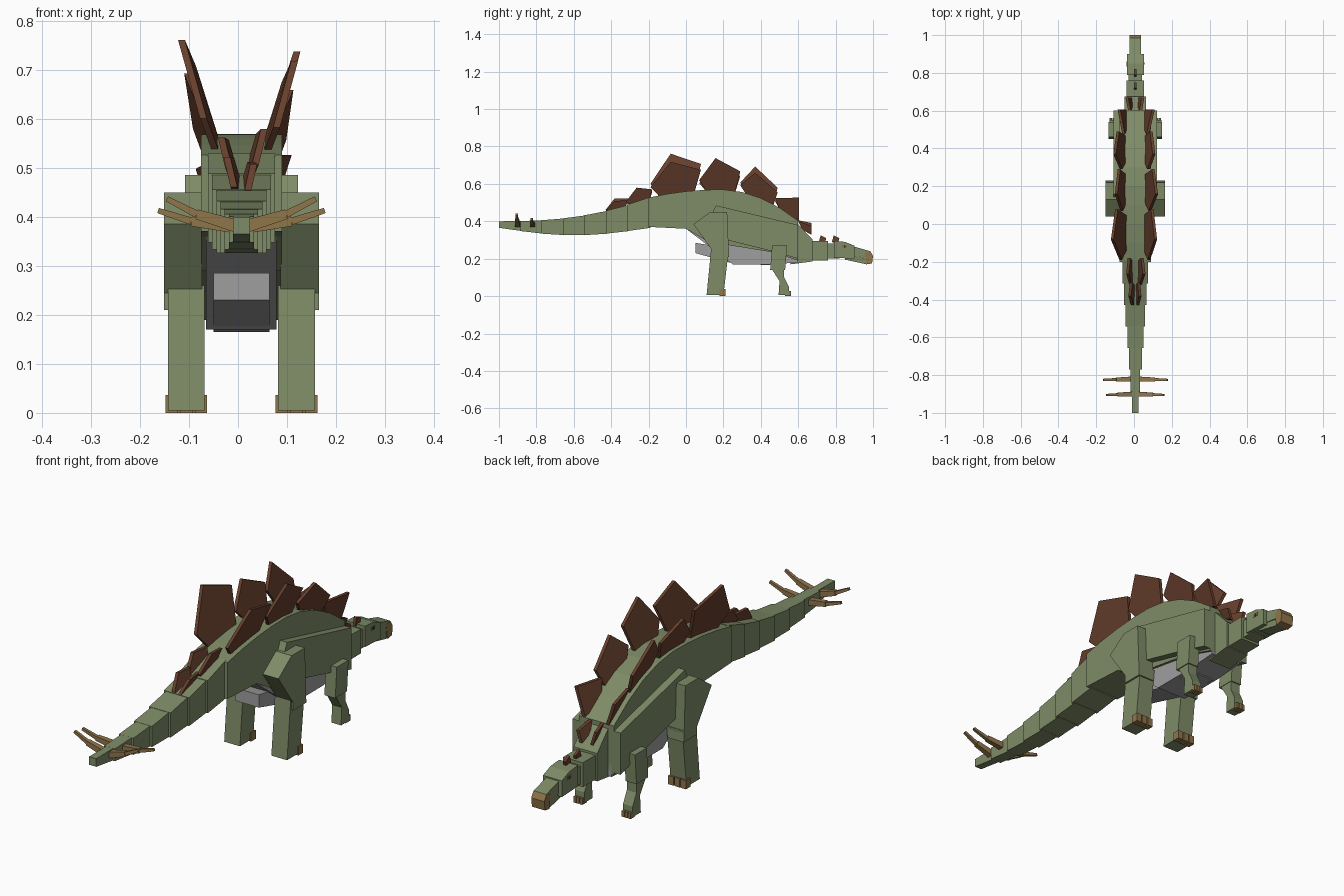
import bpy, bmesh
from math import sin, pi
from mathutils import Vector

if "Cube" in bpy.data.objects:
    bpy.data.objects.remove(bpy.data.objects["Cube"], do_unlink=True)

SPINE = .007
SIDES = {"left": +1, "right": -1}


def material(name, red, green, blue):
    mat = bpy.data.materials.new(name)
    mat.use_nodes = True
    color = (red, green, blue, 1)
    mat.diffuse_color = color
    mat.node_tree.nodes["Principled BSDF"].inputs["Base Color"].default_value = color
    return mat


GREEN = material("olive_skin", .21, .26, .135)
GRAY = material("gray_belly", .35, .345, .35)
BROWN = material("brown_plate", .135, .05, .026)
TAN = material("tan_horn", .28, .18, .07)
DARK = material("dark_pupil", .02, .015, .01)


def loft(name, start_ring, end_ring, mat):
    """Closed solid between two matching outlines."""
    bm = bmesh.new()
    start = [bm.verts.new(point) for point in start_ring]
    end = [bm.verts.new(point) for point in end_ring]
    bm.faces.new(start)
    bm.faces.new(reversed(end))
    for i in range(len(start)):
        bm.faces.new((start[i], start[i - 1], end[i - 1], end[i]))
    bmesh.ops.recalc_face_normals(bm, faces=bm.faces)
    mesh = bpy.data.meshes.new(name)
    bm.to_mesh(mesh)
    bm.free()
    mesh.materials.append(mat)
    bpy.context.collection.objects.link(bpy.data.objects.new(name, mesh))


def prism(name, outline, inner, outer, mat):
    """Side outline (y, z) extruded across x, measured from the spine."""
    loft(name, [(SPINE + inner, y, z) for y, z in outline],
         [(SPINE + outer, y, z) for y, z in outline], mat)


def centred(name, outline, half_width, mat):
    prism(name, outline, -half_width, half_width, mat)


def mirrored(name, outline, inner, outer, mat):
    for side, sign in SIDES.items():
        prism(f"{name}_{side}", outline, sign * inner, sign * outer, mat)


def rectangle(back, front, bottom, top):
    return [(back, bottom), (front, bottom), (front, top), (back, top)]


def rod(name, start, end, start_width, end_width, mat):
    """Square tapering rod between two points."""
    across = (end - start).cross(Vector((0, 1, 0))).normalized()
    along = Vector((0, 1, 0))

    def ring(centre, width):
        a, b = across * width / 2, along * width / 2
        return [centre + a + b, centre + a - b, centre - a - b, centre - a + b]

    loft(name, ring(start, start_width), ring(end, end_width), mat)


def back_height(y):
    """Arched back line, steeper toward the neck."""
    distance = y - .18
    steepness = .95 if distance > 0 else .3
    return .57 - steepness * distance ** 2


# Torso and rib cage
arch = [(i / 10, back_height(i / 10)) for i in range(-2, 7)]
underside = [(.6, .19), (.46, .235), (.12, .29), (0, .36), (-.2, .37)]
centred("torso", arch + underside, .083, GREEN)
centred("rib_cage", [(.16, .485), (.6, .38), (.6, .2), (.46, .24), (.2, .305), (.12, .4)],
        .115, GREEN)

# Belly
centred("belly", [(0, .36), (.25, .17), (.46, .17), (.6, .18), (.6, .25), (.2, .35)],
        .072, GRAY)
centred("belly_pad", [(.05, .285), (.05, .23), (.25, .175), (.45, .165), (.45, .22)],
        .057, GRAY)

# Tail: overlapping blocks that swell toward the hips
TAIL_BLOCKS = 7


def tail_section(i):
    t = i / TAIL_BLOCKS
    return -1 + .8 * t, .4 + .13 * t ** 2.5, .365 - .04 * sin(pi * t), .017 + .06 * t


for i in range(TAIL_BLOCKS):
    y, top, bottom, half_width = tail_section(i)
    next_y, next_top, next_bottom, _ = tail_section(i + 1)
    next_y += .01
    centred(f"tail_block_{i + 1}",
            [(y, bottom), (next_y, next_bottom), (next_y, next_top), (y, top)],
            half_width, GREEN)

# Neck and head
centred("neck_base", [(.56, .425), (.675, .305), (.675, .185), (.56, .17)], .056, GREEN)
centred("neck_middle", rectangle(.66, .76, .19, .295), .047, GREEN)
centred("neck_front", rectangle(.74, .82, .2, .28), .036, GREEN)
centred("skull", [(.79, .295), (.85, .29), (.9, .27), (.9, .2), (.79, .205)], .045, GREEN)
centred("muzzle", [(.88, .27), (.985, .24), (.985, .2), (.88, .215)], .03, GREEN)
centred("lower_jaw", [(.85, .22), (.975, .2), (.965, .17), (.85, .195)], .027, GREEN)
centred("beak", [(.955, .23), (.985, .24), (1, .215), (.995, .175), (.965, .17)],
        .031, TAN)
mirrored("eye", rectangle(.835, .86, .258, .274), .043, .047, TAN)
mirrored("pupil", rectangle(.844, .854, .261, .271), .046, .048, DARK)

# Legs
mirrored("thigh", [(.04, .385), (.13, .45), (.22, .45), (.23, .21), (.14, .21), (.14, .245)],
         .08, .158, GREEN)
mirrored("shin", [(.135, .26), (.11, .005), (.2, .005), (.23, .26)], .075, .15, GREEN)
mirrored("upper_arm", [(.46, .27), (.54, .27), (.53, .14), (.45, .14)], .09, .142, GREEN)
mirrored("forearm", [(.455, .15), (.525, .15), (.525, .1), (.55, .05), (.55, .005),
                     (.495, .005), (.5, .08)], .092, .138, GREEN)

# Toes
for i in range(3):
    hind, fore = .07 + i * .03, .094 + i * .015
    mirrored(f"hind_toe_{i + 1}", rectangle(.18, .212, 0, .037), hind, hind + .025, TAN)
    mirrored(f"front_toe_{i + 1}", rectangle(.53, .562, 0, .026), fore, fore + .012, TAN)

# Back plates: pointed outline, and a blunt one for the shoulders (fractions of size)
POINTED = [(-.5, .42), (-.1, 1), (.5, .7), (.36, .05), (-.25, 0)]
BLUNT = [(-.5, .5), (.5, 1.2), (.5, .3), (-.2, 0)]
LEAN = .32
HALF_THICKNESS = .007


def back_plate(name, sign, shape, centre, width, height, foot):
    ring = []
    for across, up in shape:
        y = centre + across * width
        rise = up * height
        x = SPINE + sign * (foot + LEAN * rise)
        ring.append(Vector((x, y, back_height(y) - .03 + rise)))
    offset = Vector((HALF_THICKNESS, 0, 0))
    loft(name, [p - offset for p in ring], [p + offset for p in ring], BROWN)


# Centre, width, height, distance from spine
plates = [(-.37, .12, .07, .005), (-.25, .14, .09, .015), (-.055, .27, .22, .045),
          (.18, .22, .18, .05), (.39, .2, .17, .05), (.54, .13, .12, .045),
          (.635, .07, .06, .02)]
for i, (centre, width, height, foot) in enumerate(plates):
    shape = BLUNT if centre > .5 else POINTED
    for side, sign in SIDES.items():
        # Taller plates alternate from side to side
        scale = 1 - sign * (-1) ** i / 10
        back_plate(f"back_plate_{side}_{i + 1}", sign, shape, centre, width,
                   height * scale, foot)

# Small neck plates
for name, y in (("rear", .71), ("front", .78)):
    centred(f"neck_plate_{name}",
            [(y, .29), (y + .01, .325), (y + .04, .31), (y + .03, .275)], .006, BROWN)

# Tail spikes: thick root and thin tip
for pair, y, reach, rise in (("rear", -.9, .152, .437), ("front", -.82, .17, .413)):
    for side, sign in SIDES.items():
        root = Vector((SPINE, y, .378))
        tip = Vector((SPINE + sign * reach, y - .005, rise))
        middle = root.lerp(tip, .6) - Vector((0, 0, .008))
        rod(f"{pair}_spike_root_{side}", root, middle, .027, .02, TAN)
        rod(f"{pair}_spike_tip_{side}", middle, tip, .015, .011, TAN)
